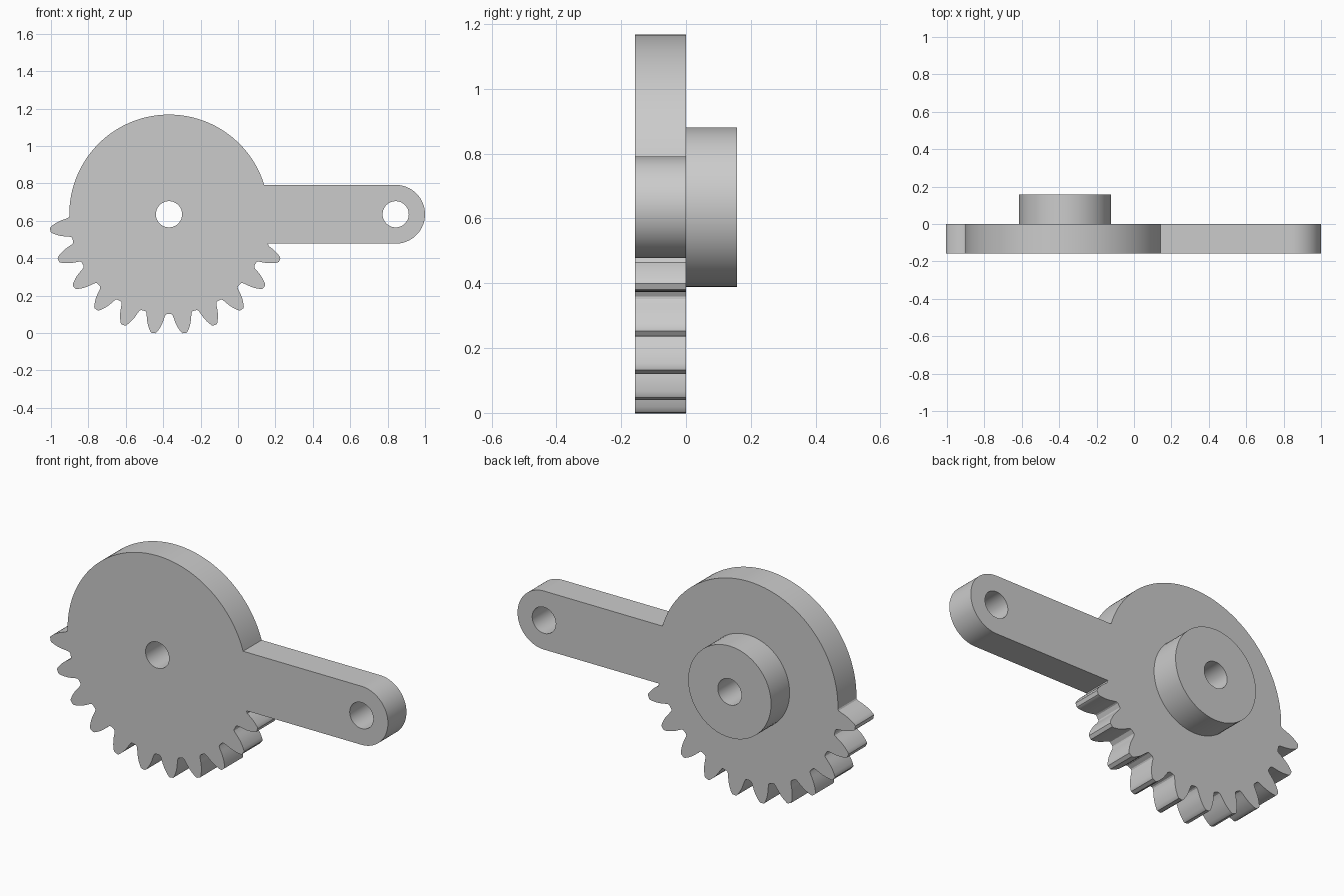
import bpy, bmesh, math
from mathutils import Vector

if "Cube" in bpy.data.objects:
    bpy.data.objects.remove(bpy.data.objects["Cube"])

AXIS_X, AXIS_Z = -0.369, 0.635      # gear axis
ROOT_R, HUB_R, HOLE_R = 0.533, 0.246, 0.07
ARM_X, ARM_R = 0.843, 0.157         # arm end centre and half width
THICK = 0.157
# Half of a tooth: radius and half angle, from root fillet to tip
FLANK = [(ROOT_R, 6.3), (0.537, 5.65), (0.546, 5.2), (0.56, 4.75), (0.575, 4.3),
         (0.592, 3.7), (0.609, 2.95), (0.625, 2.1), (0.636, 1.45), (0.6405, 0.9)]

grey = bpy.data.materials.new("plain_grey")
grey.use_nodes = True
grey.diffuse_color = (0.6, 0.6, 0.6, 1)
grey.node_tree.nodes["Principled BSDF"].inputs["Base Color"].default_value = (0.6, 0.6, 0.6, 1)


def polar(r, degrees, cx=AXIS_X):
    a = math.radians(degrees)
    return (cx + r * math.cos(a), AXIS_Z + r * math.sin(a))


def arc(r, start, end, steps, cx=AXIS_X):
    return [polar(r, start + (end - start) * i / steps, cx) for i in range(steps + 1)]


def circle(r, cx=AXIS_X, steps=64):
    return arc(r, 0, 360, steps, cx)[:-1]


def extruded(name, loops, y0, y1):
    """Fill an outline with holes and extrude it along y."""
    bm = bmesh.new()
    edges = []
    for loop in loops:
        vs = [bm.verts.new((x, y0, z)) for x, z in loop]
        edges += [bm.edges.new((v, vs[i - 1])) for i, v in enumerate(vs)]
    bmesh.ops.triangle_fill(bm, edges=edges, use_beauty=True, normal=Vector((0, -1, 0)))
    grown = bmesh.ops.extrude_face_region(bm, geom=bm.faces[:], use_keep_orig=True)
    moved = [g for g in grown["geom"] if isinstance(g, bmesh.types.BMVert)]
    bmesh.ops.translate(bm, verts=moved, vec=(0, y1 - y0, 0))
    bmesh.ops.recalc_face_normals(bm, faces=bm.faces[:])
    mesh = bpy.data.meshes.new(name)
    bm.to_mesh(mesh)
    bm.free()
    mesh.materials.append(grey)
    obj = bpy.data.objects.new(name, mesh)
    bpy.context.collection.objects.link(obj)
    bpy.ops.object.select_all(action="DESELECT")
    obj.select_set(True)
    bpy.context.view_layer.objects.active = obj
    bpy.ops.object.shade_smooth_by_angle(angle=math.radians(25))
    return obj


# Eleven teeth, clockwise from below the arm to the far side
teeth = []
for i in range(11):
    mid = -22.5 - 15 * i
    teeth += [polar(r, mid + h) for r, h in FLANK]
    teeth += [polar(r, mid - h) for r, h in reversed(FLANK)]
teeth = teeth[3:]                   # the first root fillet is inside the arm

# Plain round side of the disc, then the arm with its round end
join = math.degrees(math.asin(ARM_R / ROOT_R))
disc = arc(ROOT_R, 180, join, 72)
arm_end = arc(ARM_R, 90, -90, 40, ARM_X)
arm_root = [(0.16, AXIS_Z - ARM_R)]

extruded("gear_lever_plate",
         [teeth + disc + arm_end + arm_root, circle(HOLE_R), circle(HOLE_R, ARM_X)],
         -THICK, 0)
extruded("rear_hub", [circle(HUB_R), circle(HOLE_R)], 0, THICK)
